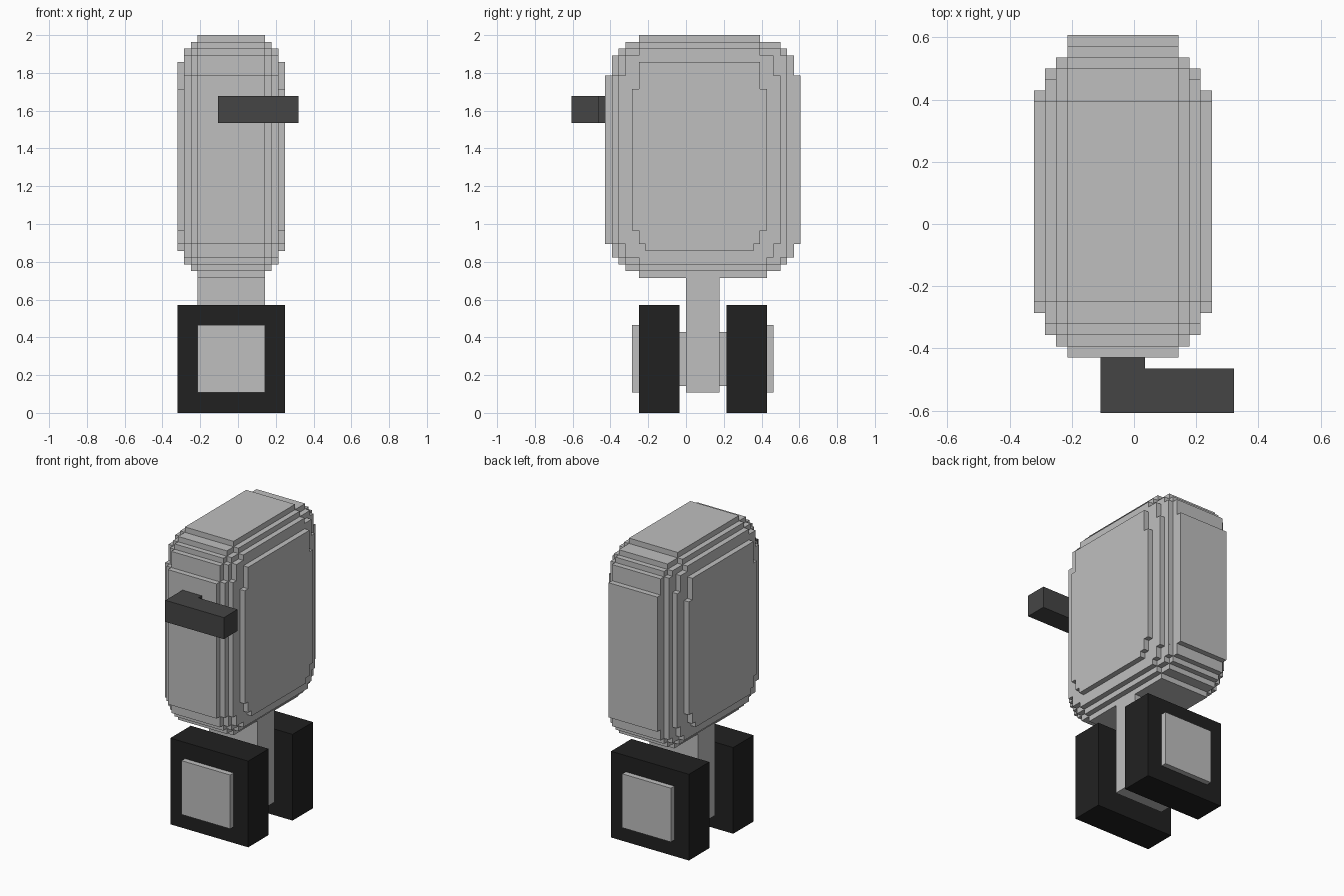
import bpy, bmesh

cube = bpy.data.objects.get("Cube")
if cube:
    bpy.data.objects.remove(cube, do_unlink=True)

U = 2 / 56  # one block of the stepped grid


def material(name, value):
    m = bpy.data.materials.new(name)
    m.use_nodes = True
    col = (value, value, value, 1)
    m.diffuse_color = col
    m.node_tree.nodes["Principled BSDF"].inputs["Base Color"].default_value = col
    return m


GREY = material("light grey", 0.52)
BLACK = material("tyre black", 0.0152)
DARK = material("dark grey", 0.06)


def prism(name, points, axis, lo, hi, mat):
    """Extrude a 2D outline in blocks: axis 'x' takes (y, z), axis 'z' takes (x, y)."""
    bm = bmesh.new()
    place = (lambda a, b: (lo, a, b)) if axis == "x" else (lambda a, b: (a, b, lo))
    face = bm.faces.new([bm.verts.new(place(a, b)) for a, b in points])
    ext = bmesh.ops.extrude_face_region(bm, geom=[face])
    move = (hi - lo, 0, 0) if axis == "x" else (0, 0, hi - lo)
    bmesh.ops.translate(bm, vec=move,
                        verts=[g for g in ext["geom"] if isinstance(g, bmesh.types.BMVert)])
    bmesh.ops.recalc_face_normals(bm, faces=bm.faces)
    bmesh.ops.scale(bm, vec=(U, U, U), verts=bm.verts)
    mesh = bpy.data.meshes.new(name)
    bm.to_mesh(mesh)
    bm.free()
    mesh.materials.append(mat)
    obj = bpy.data.objects.new(name, mesh)
    bpy.context.collection.objects.link(obj)
    return obj


def box(name, x, y, z, mat):
    pts = [(x[0], y[0]), (x[1], y[0]), (x[1], y[1]), (x[0], y[1])]
    return prism(name, pts, "z", z[0], z[1], mat)


def stepped(front_bottom, back_bottom, back_top, front_top):
    """Join corner staircases into an outline with square steps.
    Each corner lists (y, z) from the outside inwards."""
    def stairs(corner):
        out = [corner[0]]
        for (y0, z0), (y1, z1) in zip(corner, corner[1:]):
            out += [(y1, z0), (y1, z1)]
        return out
    return (stairs(front_bottom) + stairs(back_bottom)[::-1]
            + stairs(back_top) + stairs(front_top)[::-1])


# Body: nested slabs, narrow ones reaching furthest in y and z
FB = [(-12, 25), (-11, 23), (-10, 22), (-9, 21), (-7, 20)]
BB = [(17, 25), (16, 23), (15, 22), (14, 21), (12, 20)]
BT = [(17, 50), (16, 53), (15, 54), (14, 55), (11, 56)]
FT = [(-12, 50), (-11, 53), (-10, 54), (-9, 55), (-7, 56)]
core = stepped(FB, BB, BT, FT)
middle = stepped([(-11, 25), (-10, 23), (-9, 22), (-7, 21)],
                 [(15, 25), (14.99, 23), (14, 22), (12, 21)],
                 [(15, 50), (14.99, 53), (14, 54), (11, 55)],
                 [(-11, 50), (-10, 53), (-9, 54), (-7, 55)])
outer = stepped([(-10, 25), (-9, 23), (-7, 22)], [(14, 25), (13, 23), (12, 22)],
                [(14, 50), (13, 53), (11, 54)], [(-10, 50), (-9, 53), (-7, 54)])
panel = stepped([(-8, 27), (-7, 25), (-6, 24)], [(12, 27), (11, 25), (10, 24)],
                [(12, 48), (11, 52)], [(-8, 48), (-7, 52)])
for i, (name, outline) in enumerate([("body_core", core), ("body_middle", middle),
                                     ("body_outer", outer), ("body_side_panels", panel)]):
    prism(name, outline, "x", -6 - i, 4 + i, GREY)

# Support post between the wheels
box("support_post", (-6, 4), (0, 5), (3, 20.5), GREY)

# Wheels, hub plates and axle stubs, mirrored about the post
for side, s in (("front", -1), ("back", 1)):
    def span(a, b):
        return tuple(sorted((2.5 + s * a, 2.5 + s * b)))
    box(side + "_wheel", (-9, 7), span(3.5, 9.5), (0, 16), BLACK)
    box(side + "_hub", (-6, 4), span(9.4, 10.5), (3, 13), GREY)
    box(side + "_axle", (-5, 3), span(2.4, 3.6), (4, 12), GREY)

# L-shaped handle on the front
prism("handle", [(-3, -17), (9, -17), (9, -13), (1, -13), (1, -12), (-3, -12)],
      "z", 43, 47, DARK)
